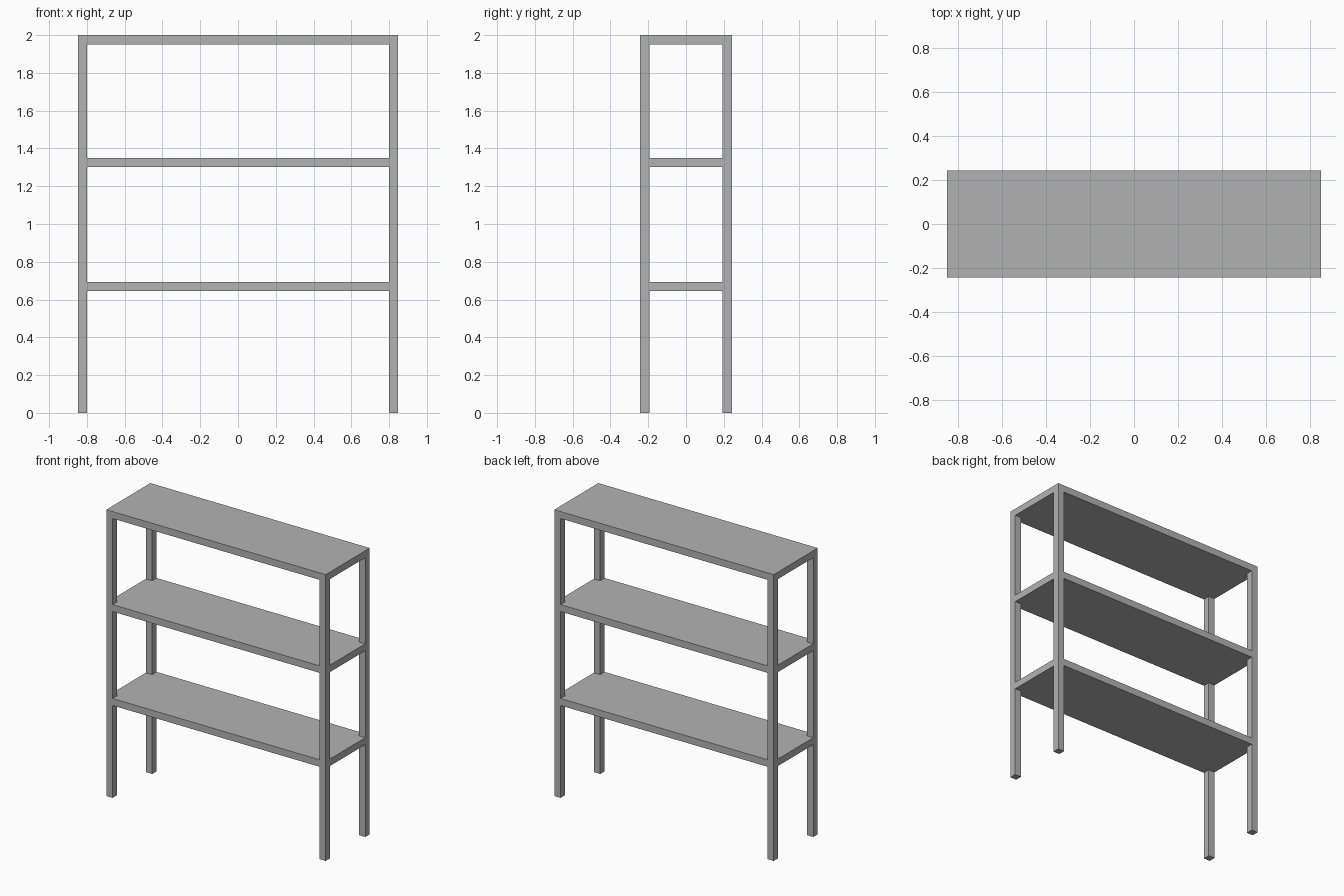
import bpy
import bmesh

cube = bpy.data.objects.get("Cube")
if cube:
    bpy.data.objects.remove(cube, do_unlink=True)

HALF_X, HALF_Y, HEIGHT = 0.848, 0.243, 2.0
BAR = 0.049  # post width and shelf thickness
IN_X, IN_Y = HALF_X - BAR, HALF_Y - BAR

grey = bpy.data.materials.new("plain grey")
grey.use_nodes = True
colour = (0.45, 0.45, 0.45, 1)
grey.diffuse_color = colour
grey.node_tree.nodes["Principled BSDF"].inputs["Base Color"].default_value = colour


def slab(name, outline, bottom, top):
    """Extrude a flat outline straight up into a solid part."""
    bm = bmesh.new()
    base = bm.faces.new([bm.verts.new((x, y, bottom)) for x, y in outline])
    up = bmesh.ops.extrude_face_region(bm, geom=[base], use_keep_orig=True)
    verts = [v for v in up["geom"] if isinstance(v, bmesh.types.BMVert)]
    bmesh.ops.translate(bm, verts=verts, vec=(0, 0, top - bottom))
    bmesh.ops.recalc_face_normals(bm, faces=bm.faces)
    mesh = bpy.data.meshes.new(name)
    bm.to_mesh(mesh)
    bm.free()
    mesh.materials.append(grey)
    obj = bpy.data.objects.new(name, mesh)
    bpy.context.collection.objects.link(obj)
    return obj


def rectangle(x0, x1, y0, y1):
    return [(x0, y0), (x1, y0), (x1, y1), (x0, y1)]


# Four corner posts, ending under the top board
for side, sx in (("left", 1), ("right", -1)):
    for end, sy in (("front", -1), ("back", 1)):
        slab(f"{end}_{side}_post",
             rectangle(sx * IN_X, sx * HALF_X, sy * IN_Y, sy * HALF_Y),
             0, HEIGHT - BAR)

# Two shelves, notched at the corners around the posts
notched = []
for sx, sy in ((1, 1), (-1, 1), (-1, -1), (1, -1)):
    corner = [(sx * HALF_X, sy * IN_Y), (sx * IN_X, sy * IN_Y), (sx * IN_X, sy * HALF_Y)]
    notched += corner if sx == sy else corner[::-1]
for name, top in (("lower_shelf", 0.694), ("middle_shelf", 1.35)):
    slab(name, notched, top - BAR, top)

# Top board over the full footprint
slab("top_shelf", rectangle(-HALF_X, HALF_X, -HALF_Y, HALF_Y), HEIGHT - BAR, HEIGHT)
